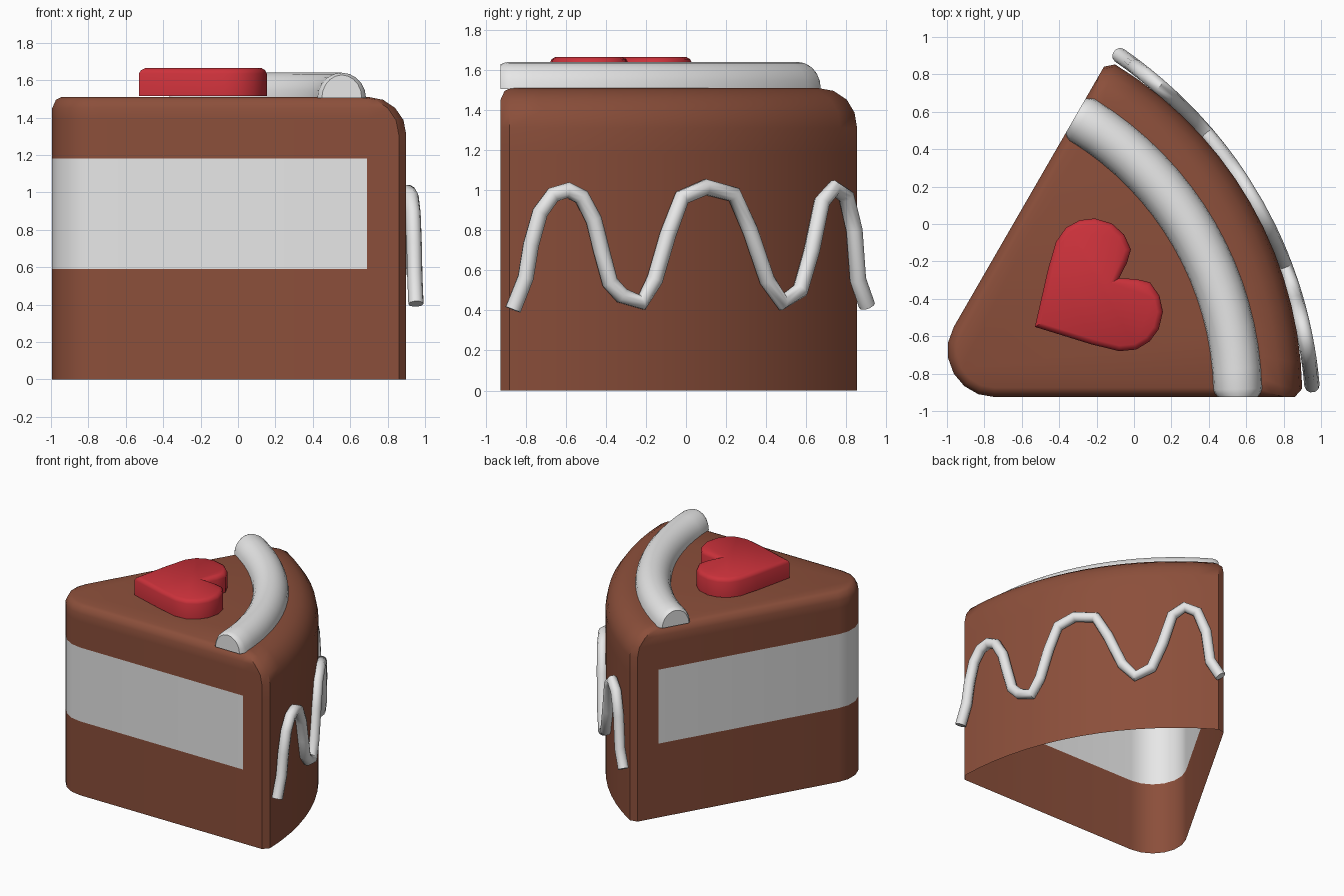
import bpy, bmesh, math
from math import sin, cos, asin, sqrt, radians, pi

if "Cube" in bpy.data.objects:
    bpy.data.objects.remove(bpy.data.objects["Cube"])

TX, TY = -1.18, -0.925          # sharp tip of the wedge (before rounding)


def material(name, rgb):
    m = bpy.data.materials.new(name)
    m.diffuse_color = (*rgb, 1)
    m.use_nodes = True
    m.node_tree.nodes["Principled BSDF"].inputs["Base Color"].default_value = m.diffuse_color
    return m


BROWN = material("chocolate brown", (0.26, 0.078, 0.043))
WHITE = material("cream white", (0.8, 0.8, 0.8))
RED = material("heart red", (0.6, 0.031, 0.043))


def smooth(ob, angle):
    bpy.ops.object.select_all(action='DESELECT')
    ob.select_set(True)
    bpy.context.view_layer.objects.active = ob
    bpy.ops.object.shade_smooth_by_angle(angle=radians(angle))


def finish(bm, name, mats, angle):
    me = bpy.data.meshes.new(name)
    bm.to_mesh(me)
    bm.free()
    for m in mats:
        me.materials.append(m)
    ob = bpy.data.objects.new(name, me)
    bpy.context.collection.objects.link(ob)
    smooth(ob, angle)
    return ob


def bridge(bm, a, b):
    n = len(a)
    return [bm.faces.new((a[i], a[(i + 1) % n], b[(i + 1) % n], b[i])) for i in range(n)]


# --- cake body: open-bottomed wedge shell lofted from outlines ---
def outline(d, R):
    """Wedge outline, straight sides inset by d, outer arc of radius R."""
    flip = lambda p: (p[0] * 0.5 + p[1] * 0.866, p[0] * 0.866 - p[1] * 0.5)
    cx, cy, r = 0.433, 0.25, 0.25 - d
    pts = [(cx + r * cos(radians(a)), cy + r * sin(radians(a))) for a in range(150, 271, 20)]
    a0 = asin((0.045 + d) / R)
    corner = (R * cos(a0) - 0.04, d)
    split = (min(1.87, corner[0] - 0.02), d)
    pts += [split, corner]
    n = 14
    for i in range(n + 1):
        a = a0 + (pi / 3 - 2 * a0) * i / n
        pts.append((R * cos(a), R * sin(a)))
    return pts + [flip(corner), flip(split)]


bm = bmesh.new()
levels = [(0, 0, 2.08), (0.59, 0, 2.08), (1.18, 0, 2.08), (1.31, 0, 2.08),
          (1.387, 0, 2.065), (1.451, 0, 2.021), (1.495, 0.02, 1.957), (1.51, 0.05, 1.88)]
rings = [[bm.verts.new((TX + x, TY + y, z)) for x, y in outline(d, R)] for z, d, R in levels]
for k in range(len(rings) - 1):
    faces = bridge(bm, rings[k], rings[k + 1])
    if k == 1:                   # filling band around tip and both cut sides
        for f in faces[:7] + faces[-1:]:
            f.material_index = 1
bm.faces.new(rings[-1])
finish(bm, "cake_body", [BROWN, WHITE], 40)

# --- cream strip: domed arc on the top ---
bm = bmesh.new()
rings = []
stations = [(0.0, 0.82), (0.6, 0.93), (1.4, 1)]
stations = stations + [(1.4 + 57.2 * i / 16, 1) for i in range(1, 16)] \
    + [(60 - a, s) for a, s in reversed(stations)]
for a, s in stations:
    a = radians(a)
    ring = []
    for j in range(11):
        t = pi * j / 10
        r = 1.735 + 0.13 * s * cos(t)
        ring.append(bm.verts.new((TX + r * cos(a), TY + r * sin(a), 1.505 + 0.135 * sin(t) * (0.5 + 0.5 * s))))
    rings.append(ring)
for a, b in zip(rings, rings[1:]):
    bridge(bm, a, b)
bm.faces.new(rings[0])
bm.faces.new(rings[-1])
bmesh.ops.recalc_face_normals(bm, faces=bm.faces)
finish(bm, "cream_strip", [WHITE], 45)

# --- heart: mirrored half outline, extruded with a rounded top edge ---
half = [(0.216, 0.233), (0.326, 0.338), (0.409, 0.376), (0.493, 0.374), (0.567, 0.342),
        (0.633, 0.273), (0.660, 0.189), (0.652, 0.102), (0.599, 0.051)]
loop = [(0, 0)] + [(u, -v) for u, v in half] + [(0.52, 0)] + half[::-1]
c, s = cos(pi / 6), sin(pi / 6)
bm = bmesh.new()
low, high = [[bm.verts.new((-0.53 + u * c - v * s, -0.55 + u * s + v * c, z)) for u, v in loop]
             for z in (1.515, 1.635)]
bridge(bm, low, high)
bm.faces.new(low[::-1])
top = bm.faces.new(high)
bm.normal_update()
for thick, depth in ((0.009, 0.018), (0.02, 0.012)):
    bmesh.ops.inset_region(bm, faces=[top], thickness=thick, depth=depth, use_even_offset=True)
finish(bm, "heart", [RED], 40)

# --- wavy icing: round tube along the outer wall, given as (y, z) ---
wave = [(-.863, .404), (-.80, .563), (-.773, .728), (-.728, .888), (-.663, .977), (-.588, 1.0),
        (-.52, .965), (-.46, .853), (-.42, .693), (-.379, .54), (-.32, .474), (-.22, .44),
        (-.155, .554), (-.09, .778), (-.02, .963), (.1, 1.015), (.24, .978), (.32, .80),
        (.404, .553), (.48, .44), (.57, .50), (.628, .70), (.678, .94), (.738, 1.01),
        (.80, .968), (.84, .80), (.858, .553), (.903, .424)]
cu = bpy.data.curves.new("wavy_icing", 'CURVE')
cu.dimensions = '3D'
cu.bevel_depth = 0.041
cu.bevel_resolution = 3
cu.use_fill_caps = True
sp = cu.splines.new('POLY')
sp.points.add(len(wave) - 1)
for p, (y, z) in zip(sp.points, wave):
    a = asin((y - TY) / 2.13)
    R = 2.102 + 0.034 * ((a - pi / 6) / (pi / 6)) ** 2
    x = TX + sqrt(R * R - (y - TY) ** 2)
    p.co = (x, y, z, 1)
cu.materials.append(WHITE)
icing = bpy.data.objects.new("wavy_icing", cu)
bpy.context.collection.objects.link(icing)
bpy.ops.object.select_all(action='DESELECT')
icing.select_set(True)
bpy.context.view_layer.objects.active = icing
bpy.ops.object.convert(target='MESH')
smooth(bpy.context.view_layer.objects.active, 50)
